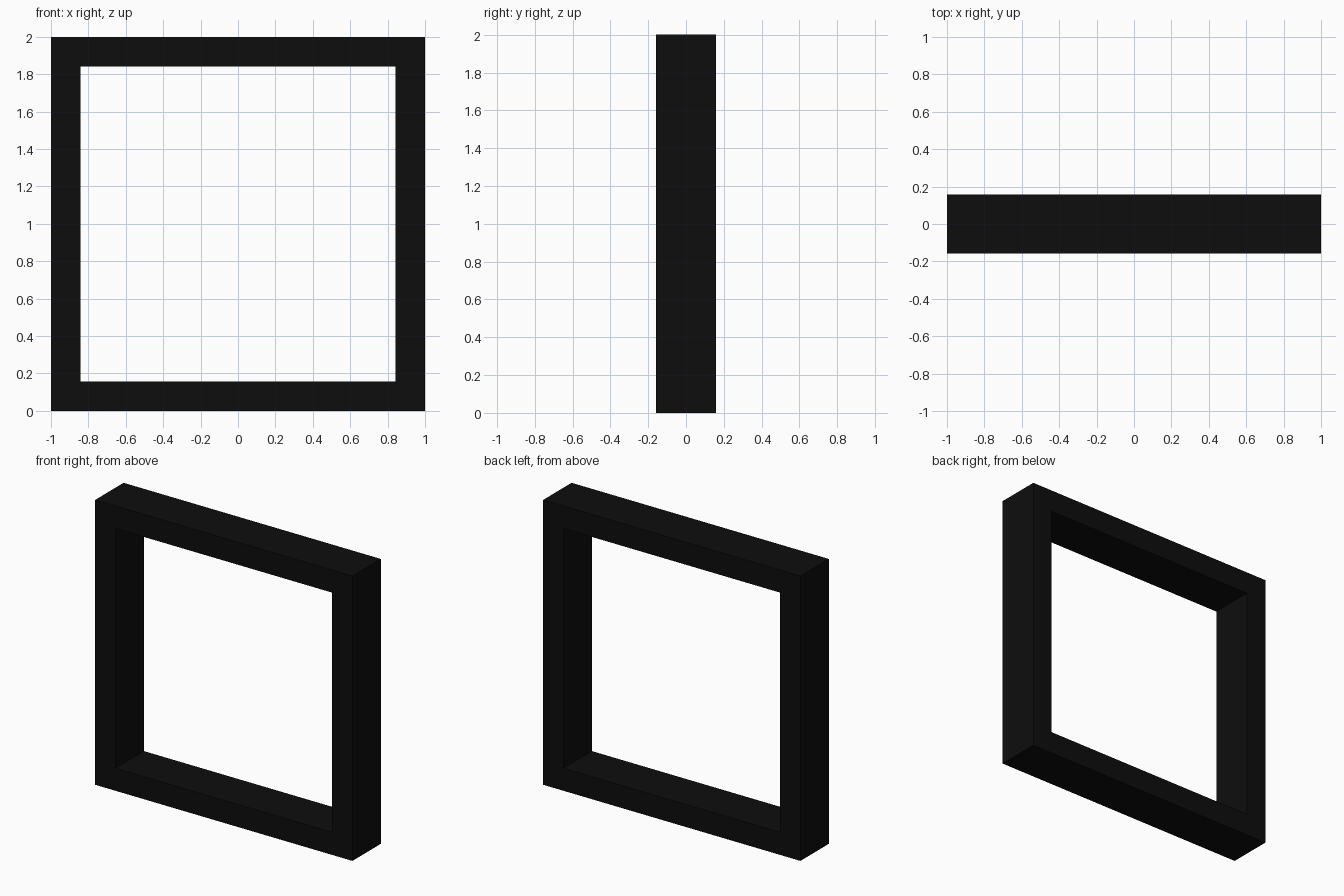
import bpy, bmesh

if "Cube" in bpy.data.objects:
    bpy.data.objects.remove(bpy.data.objects["Cube"])

SIZE, BAR, DEPTH = 2.0, 0.158, 0.316

# Square loops: outer front, inner front, inner back, outer back
def square_loop(bm, half, y):
    corners = ((-1, -1), (1, -1), (1, 1), (-1, 1))
    return [bm.verts.new((sx * half, y, SIZE / 2 + sz * half)) for sx, sz in corners]

bm = bmesh.new()
outer, inner, d = SIZE / 2, SIZE / 2 - BAR, DEPTH / 2
loops = [square_loop(bm, h, y) for h, y in
         ((outer, -d), (inner, -d), (inner, d), (outer, d))]

# Bridge each loop to the next, closing the frame's cross-section
for a, b in zip(loops, loops[1:] + loops[:1]):
    for i in range(4):
        j = (i + 1) % 4
        bm.faces.new((a[i], a[j], b[j], b[i]))
bmesh.ops.recalc_face_normals(bm, faces=bm.faces)

mesh = bpy.data.meshes.new("square_frame")
bm.to_mesh(mesh)
bm.free()
frame = bpy.data.objects.new("square_frame", mesh)
bpy.context.collection.objects.link(frame)

# Near-black finish
black = bpy.data.materials.new("black")
black.diffuse_color = (0.004, 0.004, 0.004, 1)
black.use_nodes = True
black.node_tree.nodes["Principled BSDF"].inputs["Base Color"].default_value = black.diffuse_color
mesh.materials.append(black)
